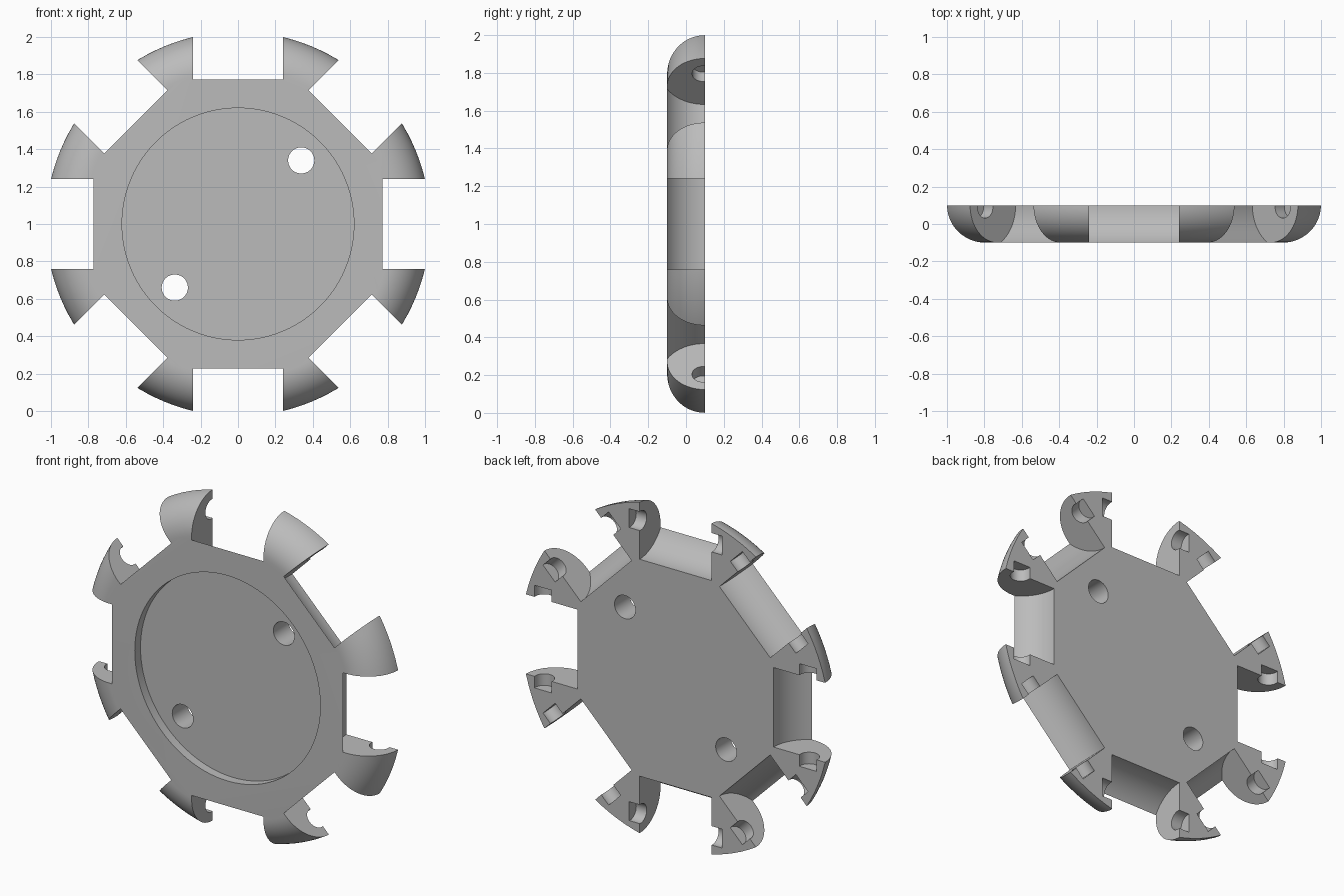
import bpy, bmesh, math
from mathutils import Matrix, Vector

cube = bpy.data.objects.get("Cube")
if cube:
    bpy.data.objects.remove(cube)

FRONT, BACK = -0.1, 0.1
RADIUS, FILLET = 1.028, 0.2
CENTRE = Vector((0, 0, 1))

grey = bpy.data.materials.new("plain grey")
grey.use_nodes = True
colour = (0.5, 0.5, 0.5, 1)
grey.diffuse_color = colour
grey.node_tree.nodes["Principled BSDF"].inputs["Base Color"].default_value = colour


def make_object(name, bm):
    bmesh.ops.recalc_face_normals(bm, faces=bm.faces)
    mesh = bpy.data.meshes.new(name)
    bm.to_mesh(mesh)
    bm.free()
    mesh.materials.append(grey)
    obj = bpy.data.objects.new(name, mesh)
    bpy.context.collection.objects.link(obj)
    return obj


def rod(name, start, end, radius, sides=64):
    """Solid cylinder between two points."""
    axis = end - start
    turn = axis.to_track_quat('Z', 'Y').to_matrix().to_4x4()
    bm = bmesh.new()
    bmesh.ops.create_cone(bm, cap_ends=True, segments=sides, radius1=radius, radius2=radius,
                          depth=axis.length, matrix=Matrix.Translation((start + end) / 2) @ turn)
    return make_object(name, bm)


# Disc with a quarter-round front rim, spun around the y axis
bm = bmesh.new()
arc = [i * math.pi / 32 for i in range(17)]
profile = [(0, BACK)] + [(RADIUS - FILLET + FILLET * math.cos(a), BACK - FILLET * math.sin(a))
                         for a in arc] + [(0, FRONT)]
verts = [bm.verts.new((r, y, 1)) for r, y in profile]
edges = [bm.edges.new(pair) for pair in zip(verts, verts[1:])]
bmesh.ops.spin(bm, geom=verts + edges, cent=CENTRE, axis=(0, 1, 0), angle=math.tau, steps=128)
bmesh.ops.remove_doubles(bm, verts=bm.verts, dist=0.0001)
bmesh.ops.dissolve_limit(bm, angle_limit=0.001, verts=bm.verts, edges=bm.edges)
body = make_object("wheel_carrier", bm)

cutters = []

# Shallow round recess in the front
cutters.append(rod("recess_cutter", CENTRE + Vector((0, -0.3, 0)),
                   CENTRE + Vector((0, FRONT + 0.055, 0)), 0.62, 96))

# Two through holes on the diagonal
for side in (-1, 1):
    spot = CENTRE + Vector((side * 0.338, 0, side * 0.34))
    reach = Vector((0, 0.3, 0))
    cutters.append(rod("bolt_hole_cutter", spot - reach, spot + reach, 0.07, 48))

# Eight roller bays, each with an axle socket in both walls
for i in range(8):
    angle = i * math.tau / 8
    out = Vector((math.sin(angle), 0, math.cos(angle)))
    along = Vector((math.cos(angle), 0, -math.sin(angle)))
    hub = CENTRE + out * 0.885
    bay = hub + Vector((0, BACK, 0))
    cutters.append(rod("roller_bay_cutter", bay - along * 0.24, bay + along * 0.24, 0.23, 96))
    axle = hub + Vector((0, 0.09, 0))
    cutters.append(rod("axle_cutter", axle - along * 0.31, axle + along * 0.31, 0.058, 40))

bpy.context.view_layer.objects.active = body
for cutter in cutters:
    cut = body.modifiers.new("cut", 'BOOLEAN')
    cut.operation = 'DIFFERENCE'
    cut.solver = 'EXACT'
    cut.object = cutter
    bpy.ops.object.modifier_apply(modifier=cut.name)
    bpy.data.objects.remove(cutter)

# Smooth curved walls, keep the cut edges crisp
bpy.ops.object.select_all(action='DESELECT')
body.select_set(True)
bpy.ops.object.shade_smooth_by_angle(angle=math.radians(25))
